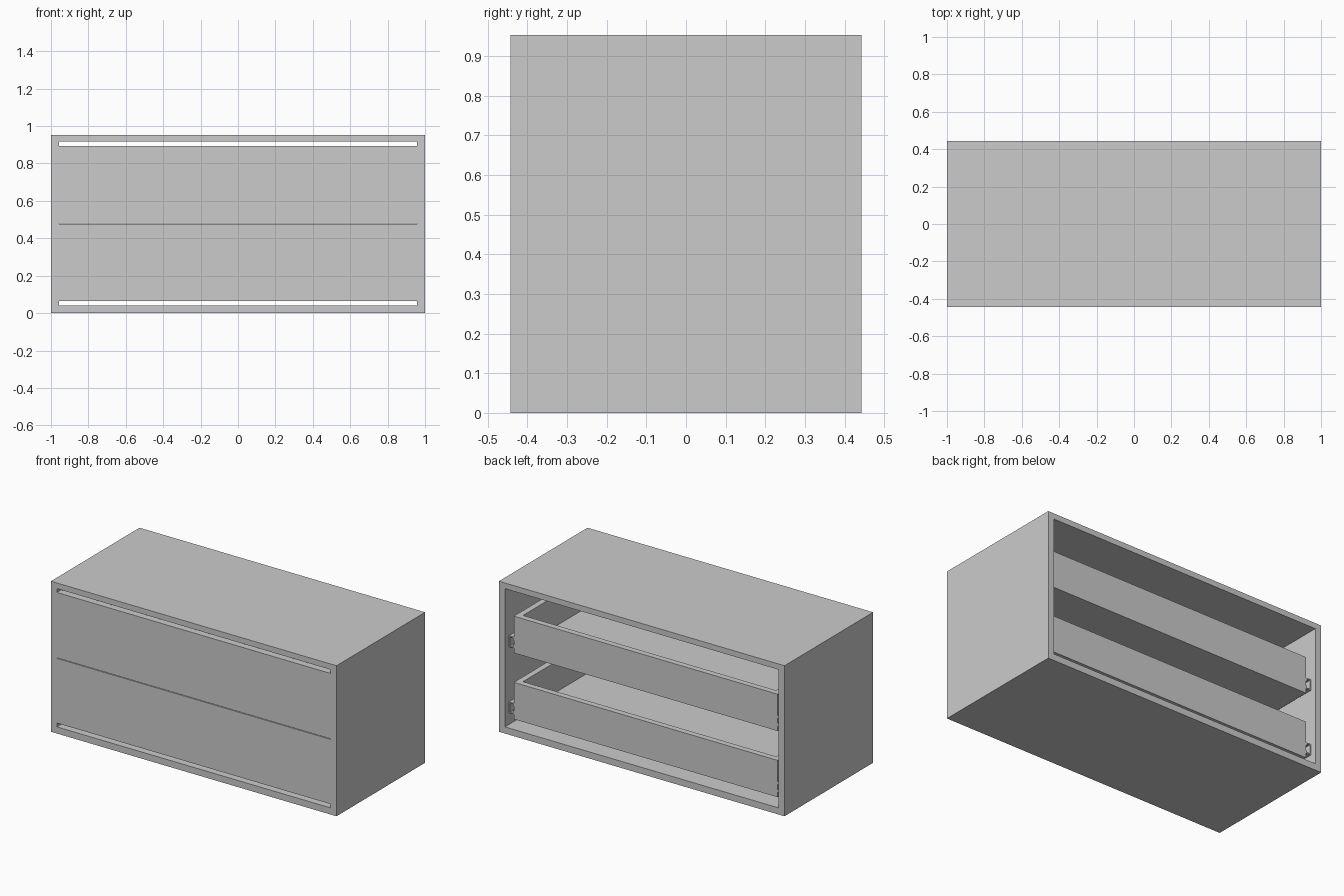
import bpy

if "Cube" in bpy.data.objects:
    bpy.data.objects.remove(bpy.data.objects["Cube"])

W, D, H, T = 1.0, 0.443, 0.953, 0.042   # half width, half depth, height, board thickness
IN = W - T                              # inner half width


def mesh(name, verts, faces):
    me = bpy.data.meshes.new(name)
    me.from_pydata(verts, [], faces)
    ob = bpy.data.objects.new(name, me)
    bpy.context.collection.objects.link(ob)
    return ob


def box(name, x0, x1, y0, y1, z0, z1):
    v = [(x, y, z) for z in (z0, z1) for x, y in ((x0, y0), (x1, y0), (x1, y1), (x0, y1))]
    f = [(3, 2, 1, 0), (4, 5, 6, 7)] + [(i, (i + 1) % 4, (i + 1) % 4 + 4, i + 4) for i in range(4)]
    return mesh(name, v, f)


def tube(name, outer, inner, place):
    """Rectangular ring extruded between two levels; place maps (a, b, level) to xyz."""
    rings = [(r, l) for l in (0, 1) for r in (outer, inner)]
    v = [place(a, b, l) for (a0, a1, b0, b1), l in rings
         for a, b in ((a0, b0), (a1, b0), (a1, b1), (a0, b1))]
    f = []
    for i in range(4):
        j = (i + 1) % 4
        f += [(i, j, 8 + j, 8 + i), (4 + j, 4 + i, 12 + i, 12 + j),
              (j, i, 4 + i, 4 + j), (8 + i, 8 + j, 12 + j, 12 + i)]
    return mesh(name, v, f)


def rail(name, side, z0):
    """C-shaped runner fixed to the cabinet wall, opening towards the drawer."""
    t, h, w = 0.007, 0.07, 0.034
    prof = [(0, 0), (w, 0), (w, 0.02), (w - t, 0.02), (w - t, t), (t, t),
            (t, h - t), (w - t, h - t), (w - t, h - 0.02), (w, h - 0.02), (w, h), (0, h)]
    n = len(prof)
    v = [(side * (IN - a), y, z0 + b) for y in (-D + T, D - 0.04) for a, b in prof]
    f = [tuple(range(n)), tuple(range(2 * n - 1, n - 1, -1))]
    f += [(i + n, (i + 1) % n + n, (i + 1) % n, i) for i in range(n)]
    if side < 0:
        f = [p[::-1] for p in f]
    return mesh(name, v, f)


# Cabinet shell, open at the back
tube("cabinet_shell", (-W, W, 0, H), (-IN, IN, T, H - T + 0.006),
     lambda a, b, l: (a, -D + 2 * D * l, b))

# Two drawers: flush front, walls, floor and a runner each side
bw, bt, yb = 0.924, 0.038, D - 0.04
for tag, f0, f1, b0 in (("lower", 0.066, 0.4755, 0.085), ("upper", 0.4795, 0.893, 0.504)):
    b1 = b0 + 0.233
    box(tag + "_drawer_front", -IN, IN, -D, -D + T, f0, f1)
    tube(tag + "_drawer_walls", (-bw, bw, -D + T, yb),
         (-bw + bt, bw - bt, -D + T + 0.001, yb - bt),
         lambda a, b, l: (a, b, b0 + (b1 - b0) * l))
    box(tag + "_drawer_floor", -bw + bt, bw - bt, -D + T, yb - bt, b0, b0 + 0.04)
    for side, s in (("left", -1), ("right", 1)):
        rail(f"{tag}_{side}_runner", s, b0 + 0.03)

# Consistent outward normals
import bmesh
for ob in bpy.data.objects:
    bm = bmesh.new()
    bm.from_mesh(ob.data)
    bmesh.ops.recalc_face_normals(bm, faces=bm.faces)
    bm.to_mesh(ob.data)
    bm.free()
